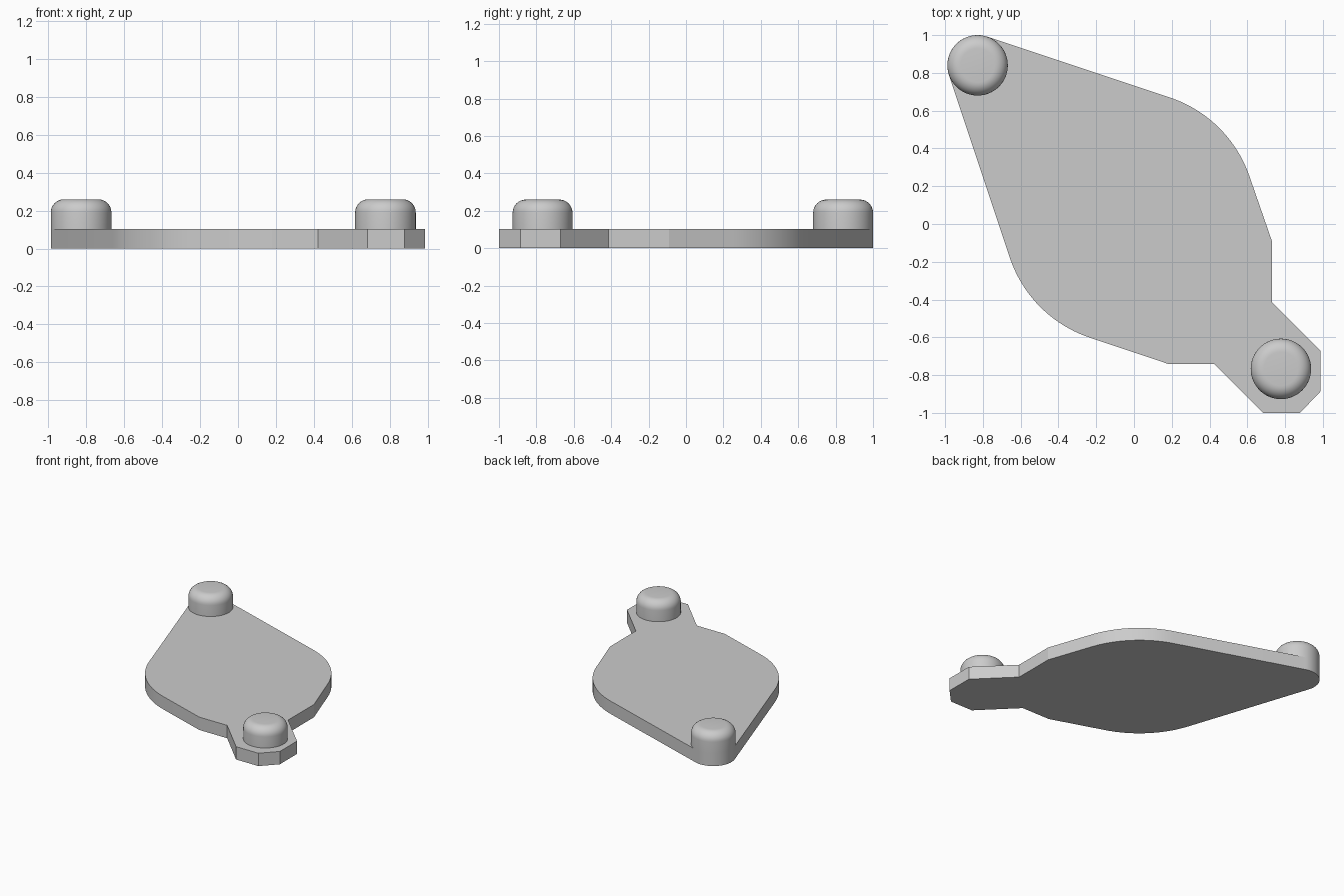
import bpy
import bmesh
from math import sin, cos, radians

cube = bpy.data.objects.get("Cube")
if cube:
    bpy.data.objects.remove(cube, do_unlink=True)

PLATE_TOP = 0.102
POST_TOP = 0.26
POST_RADIUS = 0.16
FILLET = 0.07
POSTS = {"back_right_post": (-0.828, 0.84), "front_left_post": (0.778, -0.767)}

grey = bpy.data.materials.new("plain grey")
grey.use_nodes = True
COLOUR = (0.6, 0.6, 0.6, 1)
grey.diffuse_color = COLOUR
grey.node_tree.nodes["Principled BSDF"].inputs["Base Color"].default_value = COLOUR


def arc(centre, radius, start, end, steps):
    """Points along a circular arc, angles in degrees."""
    angles = [radians(start + (end - start) * i / steps) for i in range(steps + 1)]
    return [(centre[0] + radius * cos(a), centre[1] + radius * sin(a)) for a in angles]


def finish(name, bm, smooth_angle):
    bmesh.ops.recalc_face_normals(bm, faces=bm.faces)
    mesh = bpy.data.meshes.new(name)
    bm.to_mesh(mesh)
    bm.free()
    mesh.materials.append(grey)
    obj = bpy.data.objects.new(name, mesh)
    bpy.context.collection.objects.link(obj)
    bpy.ops.object.select_all(action="DESELECT")
    obj.select_set(True)
    bpy.context.view_layer.objects.active = obj
    bpy.ops.object.shade_smooth_by_angle(angle=radians(smooth_angle))
    return obj


# Plate: chamfered lug, round body and rounded far corner joined by tangents
lug = [(0.179, -0.74), (0.423, -0.74), (0.683, -1), (0.879, -1),
       (0.988, -0.886), (0.988, -0.671), (0.73, -0.414), (0.73, -0.09)]
body = (-0.022, 0.034)
outline = (lug
           + arc(body, 0.67, 18.3, 71.7, 20)
           + arc(POSTS["back_right_post"], POST_RADIUS, 71.7, 198.3, 24)
           + arc(body, 0.67, 198.3, 251.7, 20))
bm = bmesh.new()
base = bm.faces.new([bm.verts.new((x, y, 0)) for x, y in outline])
top = bmesh.ops.extrude_face_region(bm, geom=[base], use_keep_orig=True)["geom"]
bmesh.ops.translate(bm, vec=(0, 0, PLATE_TOP),
                    verts=[v for v in top if isinstance(v, bmesh.types.BMVert)])
finish("base_plate", bm, 12)

# Posts: round pegs with a filleted top rim
profile = [(POST_RADIUS, PLATE_TOP)] + arc(
    (POST_RADIUS - FILLET, POST_TOP - FILLET), FILLET, 0, 90, 8)
SIDES = 64
for name, (cx, cy) in POSTS.items():
    bm = bmesh.new()
    rings = []
    for r, z in profile:
        rings.append([bm.verts.new((x, y, z))
                      for x, y in arc((cx, cy), r, 0, 360, SIDES)[:-1]])
    for low, high in zip(rings, rings[1:]):
        for i in range(SIDES):
            j = (i + 1) % SIDES
            bm.faces.new((low[i], low[j], high[j], high[i]))
    bm.faces.new(rings[-1])
    bm.faces.new(rings[0][::-1])
    finish(name, bm, 30)
